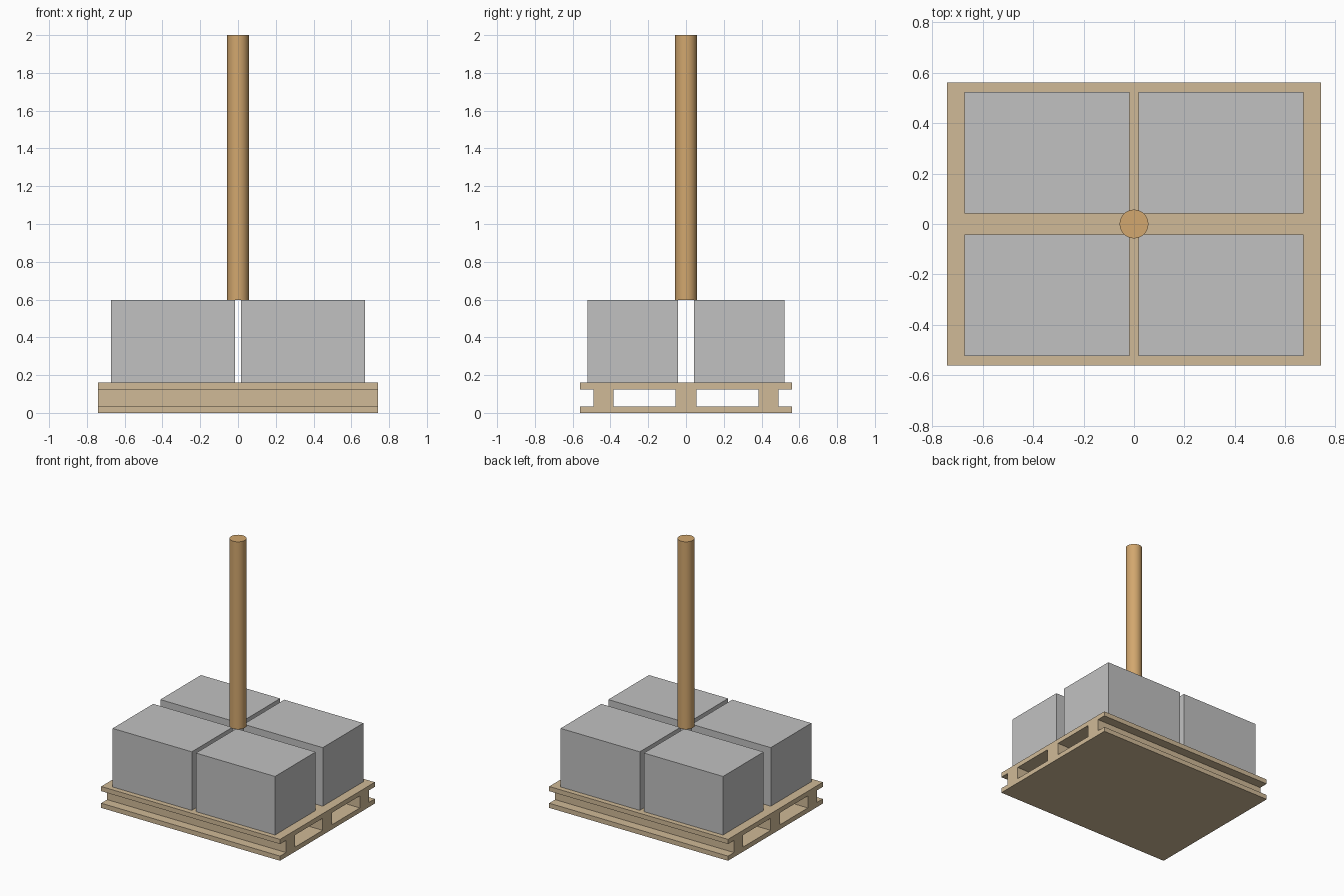
import bpy, bmesh, math

cube = bpy.data.objects.get("Cube")
if cube:
    bpy.data.objects.remove(cube, do_unlink=True)


def linear(c):
    c /= 255
    return c / 12.92 if c <= 0.04045 else ((c + 0.055) / 1.055) ** 2.4


def material(name, rgb):
    m = bpy.data.materials.new(name)
    col = tuple(linear(c) for c in rgb) + (1.0,)
    m.diffuse_color = col
    m.use_nodes = True
    m.node_tree.nodes["Principled BSDF"].inputs["Base Color"].default_value = col
    return m


pallet_wood = material("pallet wood", (208, 186, 151))
block_grey = material("block grey", (193, 193, 193))
pole_wood = material("pole wood", (210, 167, 110))


def add_object(name, bm, mat):
    bmesh.ops.recalc_face_normals(bm, faces=bm.faces)
    mesh = bpy.data.meshes.new(name)
    bm.to_mesh(mesh)
    bm.free()
    mesh.materials.append(mat)
    ob = bpy.data.objects.new(name, mesh)
    bpy.context.collection.objects.link(ob)
    return ob


# Pallet: two decks joined by three stringers, one end section pushed along x
LENGTH = 1.48
half = [0.056, 0.383, 0.49, 0.56]
ys = [-y for y in reversed(half)] + half
zs = [0, 0.035, 0.125, 0.16]
bm = bmesh.new()
grid = [[bm.verts.new((-LENGTH / 2, y, z)) for z in zs] for y in ys]
for i in range(len(ys) - 1):
    for j in range(len(zs) - 1):
        if j != 1 or i % 2 == 1:      # middle row keeps only the stringers
            bm.faces.new((grid[i][j], grid[i + 1][j],
                          grid[i + 1][j + 1], grid[i][j + 1]))
ext = bmesh.ops.extrude_face_region(bm, geom=bm.faces[:], use_keep_orig=True)
new_verts = [g for g in ext["geom"] if isinstance(g, bmesh.types.BMVert)]
bmesh.ops.translate(bm, verts=new_verts, vec=(LENGTH, 0, 0))
add_object("pallet", bm, pallet_wood)

# Four blocks standing on the pallet
x0, x1, y0, y1, z0, z1 = 0.017, 0.672, 0.042, 0.522, 0.16, 0.598
for sx, side in ((1, "left"), (-1, "right")):
    for sy, end in ((-1, "front"), (1, "back")):
        bm = bmesh.new()
        bmesh.ops.create_cube(bm, size=1)
        bmesh.ops.scale(bm, verts=bm.verts, vec=(x1 - x0, y1 - y0, z1 - z0))
        bmesh.ops.translate(bm, verts=bm.verts, vec=(
            sx * (x0 + x1) / 2, sy * (y0 + y1) / 2, (z0 + z1) / 2))
        add_object(f"block_{end}_{side}", bm, block_grey)

# Pole standing on top of the blocks
bm = bmesh.new()
bmesh.ops.create_cone(bm, cap_ends=True, segments=32, radius1=0.057,
                      radius2=0.057, depth=2 - z1)
bmesh.ops.translate(bm, verts=bm.verts, vec=(0, 0, (2 + z1) / 2))
pole = add_object("pole", bm, pole_wood)
bpy.ops.object.select_all(action="DESELECT")
pole.select_set(True)
bpy.context.view_layer.objects.active = pole
bpy.ops.object.shade_smooth_by_angle(angle=math.radians(30))
